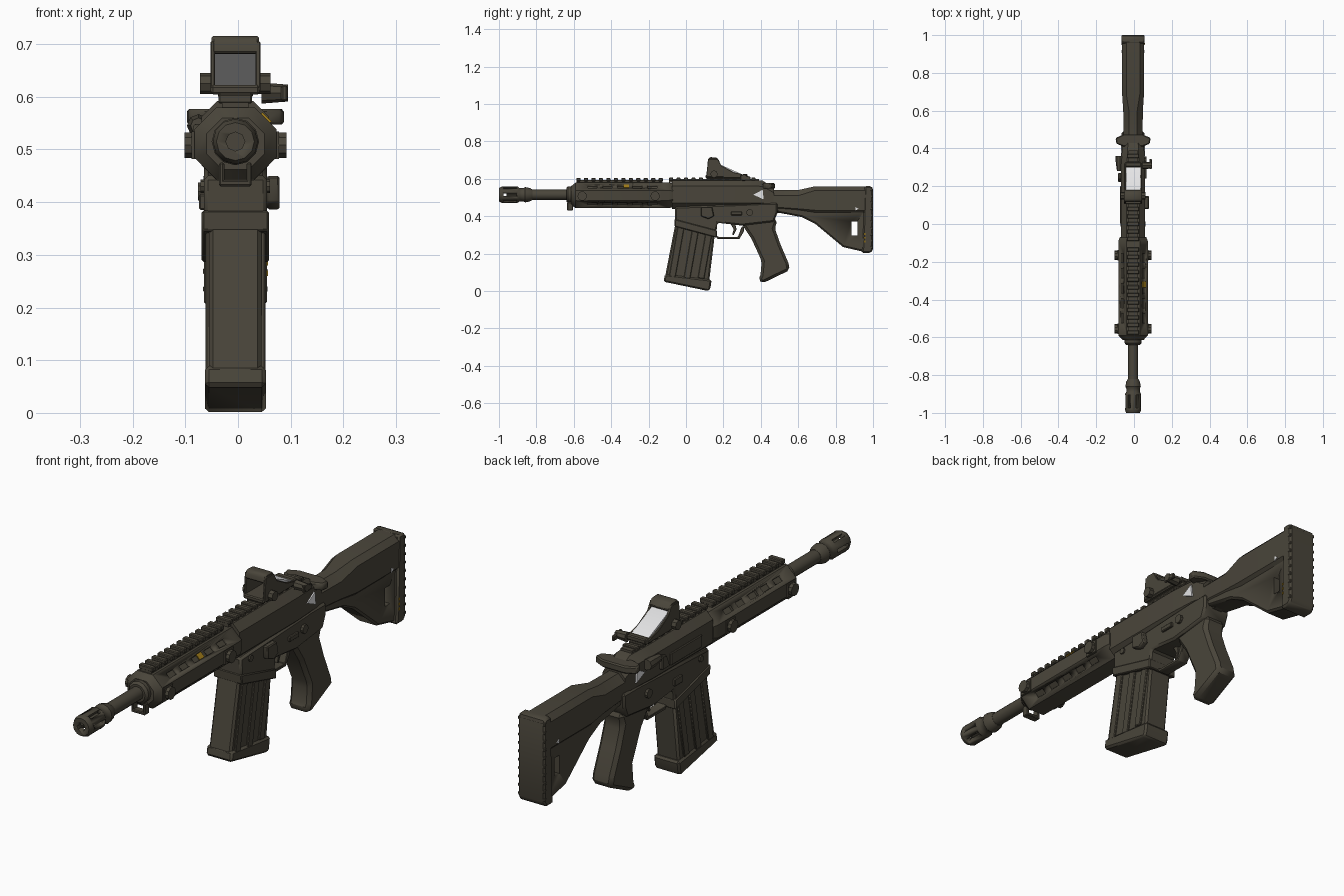
import bpy, bmesh, math
from mathutils import Matrix, Vector

if "Cube" in bpy.data.objects:
    bpy.data.objects.remove(bpy.data.objects["Cube"])

CX = -0.005  # centre line of the rifle body


def colour(name, rgb):
    m = bpy.data.materials.new(name)
    m.diffuse_color = (*rgb, 1)
    m.use_nodes = True
    m.node_tree.nodes["Principled BSDF"].inputs["Base Color"].default_value = m.diffuse_color
    return m


OLIVE = colour("dark_olive", (0.068, 0.060, 0.043))
WHITE = colour("white_glass", (0.85, 0.85, 0.86))
YELLOW = colour("amber", (0.35, 0.20, 0.01))


def finish(name, bm, mat=OLIVE, bevel=0.0, smooth=35):
    bmesh.ops.recalc_face_normals(bm, faces=bm.faces)
    if bevel:
        edges = [e for e in bm.edges if e.is_manifold and e.calc_face_angle(0) > 0.5]
        bmesh.ops.bevel(bm, geom=edges, offset=bevel, segments=1, affect='EDGES', clamp_overlap=True)
    me = bpy.data.meshes.new(name)
    bm.to_mesh(me)
    bm.free()
    me.materials.append(mat)
    ob = bpy.data.objects.new(name, me)
    bpy.context.collection.objects.link(ob)
    bpy.ops.object.select_all(action='DESELECT')
    ob.select_set(True)
    bpy.context.view_layer.objects.active = ob
    bpy.ops.object.shade_smooth_by_angle(angle=math.radians(smooth))
    return ob


def prism(name, yz, half, x=CX, bevel=0.008, mat=OLIVE):
    """Side profile (y, z) extruded across x."""
    bm = bmesh.new()
    f = bm.faces.new([bm.verts.new((x - half, y, z)) for y, z in yz])
    r = bmesh.ops.extrude_face_region(bm, geom=[f])
    bmesh.ops.translate(bm, vec=(2 * half, 0, 0), verts=[v for v in r["geom"] if isinstance(v, bmesh.types.BMVert)])
    return finish(name, bm, mat, bevel)


def loft(name, rings, bevel=0.0):
    """Closed skin through rings of 3D points."""
    bm = bmesh.new()
    vs = [[bm.verts.new(p) for p in ring] for ring in rings]
    n = len(vs[0])
    for a, b in zip(vs, vs[1:]):
        for i in range(n):
            bm.faces.new((a[i], a[(i + 1) % n], b[(i + 1) % n], b[i]))
    bm.faces.new(vs[0])
    bm.faces.new(vs[-1])
    return finish(name, bm, bevel=bevel)


def circle(y, r, z=0.515, n=12):
    return [(CX + r * math.cos(math.tau * i / n), y, z + r * math.sin(math.tau * i / n)) for i in range(n)]


def octagon(y, hw, z0, z1, c):
    pts = [(-hw, z0 + c), (-hw + c, z0), (hw - c, z0), (hw, z0 + c),
           (hw, z1 - c), (hw - c, z1), (-hw + c, z1), (-hw, z1 - c)]
    return [(CX + x, y, z) for x, z in pts]


def boxes(name, items, mat=OLIVE, bevel=0.0):
    """Several boxes (centre, size, tilt about y) in one mesh."""
    bm = bmesh.new()
    for c, s, tilt in items:
        m = Matrix.Translation(c) @ Matrix.Rotation(tilt, 4, 'Y') @ Matrix.Diagonal((*s, 1))
        bmesh.ops.create_cube(bm, size=1, matrix=m)
    return finish(name, bm, mat, bevel)


def disc(name, c, r, depth, n=10, r2=None):
    """Short cylinder along x."""
    bm = bmesh.new()
    bmesh.ops.create_cone(bm, cap_ends=True, segments=n, radius1=r, radius2=r2 or r, depth=depth,
                          matrix=Matrix.Translation(c) @ Matrix.Rotation(math.pi / 2, 4, 'Y'))
    return finish(name, bm)


def cut(ob, cutter):
    cutter.hide_render = True
    m = ob.modifiers.new("cut", 'BOOLEAN')
    m.operation, m.object, m.solver = 'DIFFERENCE', cutter, 'EXACT'
    bpy.context.view_layer.objects.active = ob
    bpy.ops.object.modifier_apply(modifier=m.name)
    bpy.data.objects.remove(cutter)


# muzzle and barrel
muzzle = loft("flash_hider", [circle(-1.0, .036), circle(-.985, .043), circle(-.9, .043), circle(-.89, .036),
                              circle(-.87, .036), circle(-.86, .041), circle(-.835, .036), circle(-.82, .028)])
cut(muzzle, boxes("muzzle_slots", [((CX, -.94, .515), (.2, .07, .014), math.radians(a)) for a in (0, 60, 120)]))
cut(muzzle, loft("bore_cutter", [circle(-1.05, .018, n=8), circle(-.88, .018, n=8)]))
loft("muzzle_core", [circle(-.96, .026, n=8), circle(-.86, .026, n=8)])
loft("barrel", [circle(-.84, .027), circle(-.5, .027)])
loft("barrel_collar", [circle(-.64, .036), circle(-.63, .045), circle(-.58, .045)])

# handguard with vent recesses
guard = loft("handguard", [octagon(-.615, .055, .462, .56, .03), octagon(-.59, .078, .443, .58, .042),
                           octagon(-.09, .078, .443, .58, .042), octagon(-.07, .07, .45, .575, .04)])
vents = []
for k in range(5):
    for s in (-1, 1):
        for z, t in ((.559, 1), (.464, -1)):
            vents.append(((CX + s * .059, -.50 + k * .08, z), (.022, .05, .022), s * t * math.pi / 4))
cut(guard, boxes("vent_cutter", vents))
for y in (-.555, -.165):
    for s in (-1, 1):
        disc("handguard_boss", (CX + s * .085, y, .508), .025, .024)
        boxes("boss_pad", [((CX + s * .079, y, .508), (.008, .055, .052), 0)])
boxes("front_sling_loop", [((CX, -.62, .436), (.062, .03, .012), 0), ((CX - .026, -.62, .455), (.01, .03, .04), 0),
                           ((CX + .026, -.62, .455), (.01, .03, .04), 0)], bevel=.003)
boxes("amber_mark", [((CX + .0585, -.32, .5605), (.024, .03, .004), math.pi / 4)], YELLOW)

# top rail
boxes("rail_base", [((CX, -.355, .583), (.05, .46, .022), 0), ((CX, .15, .59), (.05, .48, .02), 0)])
boxes("rail_teeth", [((CX, -.575 + i * .04, .596), (.064, .022, .018), 0) for i in range(12)]
      + [((CX, -.08 + i * .04, .599), (.064, .022, .016), 0) for i in range(12)], bevel=.003)

# upper receiver
loft("upper_receiver", [octagon(-.075, .064, .44, .592, .03), octagon(.30, .064, .44, .592, .03),
                        octagon(.41, .058, .44, .59, .03), octagon(.47, .05, .44, .55, .025)])
boxes("ejection_cover", [((CX - .063, .1, .505), (.012, .2, .05), 0)], bevel=.003)
prism("case_deflector", [(.22, .49), (.27, .49), (.27, .55), (.24, .54)], .02, CX - .06, .004)
loft("forward_assist", [[(x - .07, y, z) for x, y, z in circle(y, r, .545, 8)]
                        for y, r in ((.28, .015), (.33, .022), (.36, .022))])

# lower receiver with magazine well
prism("lower_receiver", [(-.06, .45), (-.058, .352), (.16, .29), (.168, .365), (.30, .35), (.47, .37),
                         (.49, .42), (.49, .47), (.40, .47)], .06)
prism("well_flare", [(-.062, .385), (-.06, .345), (.165, .285), (.165, .325)], .064, bevel=.004)
prism("bolt_catch", [(.08, .45), (.14, .45), (.15, .40), (.12, .385), (.08, .40)], .012, .067, .004)
boxes("magazine_release", [((-.068, .15, .40), (.012, .05, .03), 0), ((.06, .27, .415), (.012, .06, .02), 0)], bevel=.003)
for s in (-1, 1):
    disc("selector", (CX + s * .064, .34, .42), .018, .014)
    disc("receiver_pin", (CX + s * .061, .0, .43), .013, .01, 8)
    # white patches at the receiver rear
    prism("white_patch", [(.36, .515), (.41, .542), (.415, .49)], .004, CX + s * .0605, 0, WHITE)

# magazine
prism("magazine", [(-.055, .37), (-.115, .06), (.12, .02), (.155, .31)], .05)
prism("magazine_base", [(-.112, .09), (-.12, .05), (.12, .0), (.13, .012), (.137, .06)], .058, bevel=.01)
for s in (-1, 1):
    for y in (-.05, .03, .105):
        prism("magazine_rib", [(y + .008, .36), (y - .042, .07), (y - .008, .065), (y + .042, .345)],
              .005, CX + s * .052, .003)

# trigger and guard
prism("trigger_guard", [(.155, .30), (.17, .278), (.285, .278), (.31, .32), (.31, .345), (.298, .345),
                        (.278, .29), (.175, .29)], .022, bevel=.002)
prism("trigger", [(.235, .365), (.262, .365), (.27, .33), (.255, .298), (.247, .302), (.255, .33)], .01, bevel=.002)

# pistol grip
prism("pistol_grip", [(.295, .37), (.31, .34), (.35, .28), (.405, .16), (.398, .085), (.385, .06), (.41, .042),
                      (.555, .112), (.548, .15), (.505, .25), (.475, .335), (.49, .38), (.40, .40)], .047, bevel=.014)

# charging handle
bm = bmesh.new()
outline = [(-.093, .455), (-.088, .425), (-.05, .41), (.05, .41), (.088, .425), (.093, .455), (.05, .475), (-.05, .475)]
face = bm.faces.new([bm.verts.new((CX + x, y, .547)) for x, y in outline])
ex = bmesh.ops.extrude_face_region(bm, geom=[face])
bmesh.ops.translate(bm, vec=(0, 0, .03), verts=[v for v in ex["geom"] if isinstance(v, bmesh.types.BMVert)])
finish("charging_handle", bm, bevel=.005)

# stock
loft("stock_tube", [octagon(.46, .05, .42, .54, .03), octagon(.60, .052, .41, .54, .03),
                    octagon(.69, .058, .41, .56, .022), octagon(.97, .058, .41, .56, .022)])
web = prism("stock_web", [(.47, .45), (.49, .42), (.62, .395), (.69, .36), (.84, .235), (.97, .205), (.97, .45)], .046)
cut(web, boxes("stock_slot_cutter", [((CX, .90, .335), (.3, .032, .075), 0)]))
prism("butt_pad", [(.955, .561), (.99, .561), (1.0, .55), (1.0, .22), (.985, .203), (.94, .203), (.945, .25)], .06)
boxes("butt_ridges", [((CX, .992, .235 + i * .034), (.122, .015, .014), 0) for i in range(10)], bevel=.003)
boxes("amber_stock_marks", [((CX + .0605, .955, z), (.003, .008, .01), 0) for z in (.265, .285, .305)], YELLOW)
for s in (-1, 1):
    prism("stock_white_patch", [(.905, .45), (.922, .44), (.905, .43)], .003, CX + s * .058, 0, WHITE)

# reflex sight
boxes("sight_mount", [((CX, .21, .607), (.066, .2, .02), 0), ((CX, .215, .613), (.092, .22, .018), 0)], bevel=.004)
for s in (-1, 1):
    prism("sight_side", [(.108, .61), (.118, .705), (.17, .705), (.19, .67), (.255, .635), (.32, .62), (.32, .608)],
          .0045, CX + s * .043, .002)
    disc("sight_knob", (CX + s * .055, .15, .625), .02, .024, 8)
prism("sight_hood", [(.115, .682), (.118, .706), (.128, .716), (.165, .714), (.182, .69), (.172, .68)], .045, bevel=.004)
prism("sight_glass", [(.13, .684), (.165, .684), (.30, .624), (.29, .621)], .0385, bevel=0, mat=WHITE)
boxes("sight_rear", [((CX, .315, .616), (.085, .025, .02), 0)], bevel=.004)

# clamp lever on the mount
disc("lever_knob", (.07, .31, .607), .02, .05, 8, .016)
prism("lever_arm", [(.29, .592), (.345, .592), (.345, .612), (.29, .622)], .006, .088, .003)
